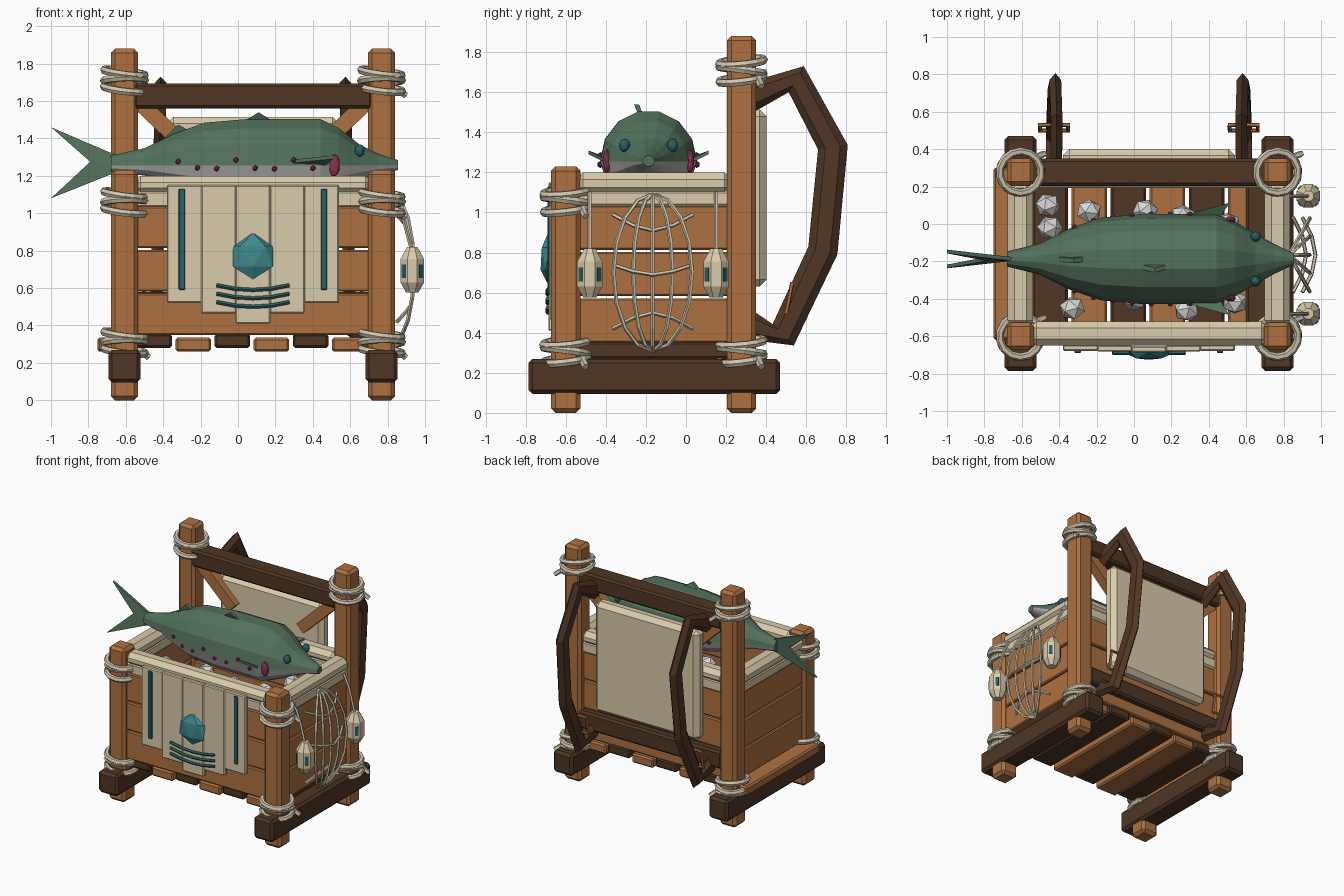
import bpy, bmesh, math, random
from mathutils import Vector, Matrix

random.seed(4)
if "Cube" in bpy.data.objects:
    bpy.data.objects.remove(bpy.data.objects["Cube"], do_unlink=True)


def material(name, rgb):
    m = bpy.data.materials.new(name)
    m.use_nodes = True
    m.diffuse_color = (*rgb, 1)
    m.node_tree.nodes["Principled BSDF"].inputs["Base Color"].default_value = (*rgb, 1)
    return m


WOOD = material("warm wood", (0.42, 0.165, 0.052))
DARK = material("dark wood", (0.08, 0.037, 0.018))
CREAM = material("cream linen", (0.7, 0.6, 0.41))
ROPE = material("pale rope", (0.64, 0.57, 0.43))
GREEN = material("fish green", (0.085, 0.165, 0.105))
BELLY = material("belly grey", (0.42, 0.42, 0.41))
ICE = material("ice white", (0.68, 0.68, 0.67))
PINK = material("berry pink", (0.26, 0.03, 0.08))
TEAL = material("teal", (0.05, 0.25, 0.27))
DEEP = material("deep teal", (0.022, 0.12, 0.13))
CX = 0.08     # middle of the crate
PX = 0.687    # post spacing from the middle
FY, BY = -0.6, 0.277
SIDES = (-1, 1)


def finish(name, bm, *mats):
    bmesh.ops.recalc_face_normals(bm, faces=bm.faces)
    me = bpy.data.meshes.new(name)
    bm.to_mesh(me)
    bm.free()
    ob = bpy.data.objects.new(name, me)
    bpy.context.collection.objects.link(ob)
    for m in mats:
        me.materials.append(m)
    return ob


def box(name, mat, x, y, z, bevel=0.012):
    """Chamfered box from (min, max) pairs."""
    bm = bmesh.new()
    size = Matrix.Diagonal((x[1] - x[0], y[1] - y[0], z[1] - z[0], 1))
    mid = Matrix.Translation((sum(x) / 2, sum(y) / 2, sum(z) / 2))
    bmesh.ops.create_cube(bm, size=1, matrix=mid @ size)
    if bevel:
        bmesh.ops.bevel(bm, geom=bm.edges[:], offset=bevel, segments=1, affect='EDGES')
    return finish(name, bm, mat)


def blob(name, mat, loc, scale, sub=1, turn=(0, 0, 0)):
    bm = bmesh.new()
    bmesh.ops.create_icosphere(bm, subdivisions=sub, radius=1)
    rot = Matrix.Rotation(turn[2], 4, 'Z') @ Matrix.Rotation(turn[1], 4, 'Y') @ Matrix.Rotation(turn[0], 4, 'X')
    bm.transform(Matrix.Translation(loc) @ Matrix.Diagonal((*scale, 1)) @ rot)
    return finish(name, bm, mat)


def loft(name, rings, *mats):
    bm = bmesh.new()
    loops = [[bm.verts.new(p) for p in r] for r in rings]
    n = len(loops[0])
    for a, b in zip(loops, loops[1:]):
        for i in range(n):
            bm.faces.new((a[i], a[(i + 1) % n], b[(i + 1) % n], b[i]))
    bm.faces.new(loops[0])
    bm.faces.new(loops[-1])
    return finish(name, bm, *mats)


def tube(name, mat, path, rx, ry=None, sides=5, up=(1, 0, 0)):
    """Sweep an oval section along a path; rx lies along the up axis."""
    pts = [Vector(p) for p in path]
    rings = []
    for i, p in enumerate(pts):
        t = (pts[min(i + 1, len(pts) - 1)] - pts[max(i - 1, 0)]).normalized()
        v = t.cross(Vector(up)).normalized()
        u = v.cross(t)
        rings.append([p + u * rx * math.cos(a) + v * (ry or rx) * math.sin(a)
                      for a in (math.tau * (k + 0.5) / sides for k in range(sides))])
    return loft(name, rings, mat)


def plate(name, mat, pts, offset):
    o = Vector(offset) / 2
    return loft(name, [[Vector(p) - o for p in pts], [Vector(p) + o for p in pts]], mat)


def rope_coil(name, x, y, z):
    for k, (dz, tx, ty) in enumerate(((-0.045, 0.12, 0.12), (0, -0.1, 0.1), (0.042, 0.08, -0.14))):
        bpy.ops.mesh.primitive_torus_add(major_segments=14, minor_segments=6, major_radius=0.112,
                                         minor_radius=0.021, location=(x, y, z + dz), rotation=(tx, ty, k))
        ob = bpy.context.object
        ob.name = name
        ob.data.materials.append(ROPE)
    tube(name + "_end", ROPE, [(x + 0.08, y + 0.08, z - 0.04), (x + 0.13, y + 0.1, z - 0.08)], 0.018, up=(0, 0, 1))


# Posts, skids and rope lashings
for s in SIDES:
    x = CX + s * PX
    for label, y, top in (("front", FY, 1.23), ("back", BY, 1.88)):
        box(label + "_post", WOOD, (x - 0.073, x + 0.073), (y - 0.073, y + 0.073), (0, top), 0.022)
        rope_coil(label + "_low_rope", x, y, 0.31)
        rope_coil(label + "_high_rope", x, y, 1.06 if top < 1.5 else 1.71)
    box("skid", DARK, (x - 0.086, x + 0.086), (-0.785, 0.47), (0.095, 0.27), 0.02)
    # Brace from the tall post down toward the middle
    tube("brace", WOOD, [(x - s * 0.03, BY, 1.64), (CX + s * 0.3, BY, 1.3)], 0.055, 0.06, 4, (0, 1, 0))

# Floor slats
for k in range(7):
    x = CX + (k - 3) * 0.209 - 0.11
    low = 0.26 if k % 2 == 0 else 0.28
    box("floor_slat", (WOOD, DARK)[k % 2], (x - 0.095, x + 0.095), (-0.62, 0.3), (low, low + 0.075))
box("floor_slat", DARK, (0.6, 0.75), (-0.55, 0.25), (0.27, 0.355))

# Crate walls and cream rim
X0, X1 = CX - PX + 0.05, CX + PX - 0.05
Y0, Y1 = FY + 0.05, BY - 0.05
for k in range(3):
    z = (0.35 + k * 0.232, 0.572 + k * 0.232)
    for y in (FY, BY - 0.02):
        box("wall_plank", WOOD, (X0, X1), (y - 0.04, y + 0.04), z, 0.008)
    for s in SIDES:
        x = CX + s * PX
        box("side_plank", WOOD, (x - 0.045, x + 0.045), (Y0, Y1), z, 0.008)
for y in (FY + 0.015, BY - 0.02):
    box("rim_rail", CREAM, (X0, X1), (y - 0.065, y + 0.065), (1.1, 1.2), 0.035)
    box("rim_band", CREAM, (X0, X1), (y - 0.052, y + 0.052), (1.03, 1.12))
for s in SIDES:
    x = CX + s * PX
    box("side_rim_rail", CREAM, (x - 0.068, x + 0.068), (Y0, Y1), (1.09, 1.2), 0.035)
    box("side_rim_band", CREAM, (x - 0.055, x + 0.055), (Y0, Y1), (1.03, 1.11))

# Back bars, padded back panel
box("top_bar", DARK, (X0, X1), (BY - 0.073, BY + 0.073), (1.56, 1.695), 0.015)
box("lower_bar", DARK, (X0, X1), (BY - 0.06, BY + 0.073), (0.44, 0.58), 0.015)
box("back_panel", CREAM, (CX - 0.46, CX + 0.46), (0.29, 0.402), (0.63, 1.515), 0.035)

# Shoulder straps with buckles
STRAP = [(0.31, 1.57), (0.55, 1.665), (0.733, 1.325), (0.683, 0.81), (0.485, 0.39), (0.31, 0.44)]
for s in SIDES:
    x = CX + s * 0.507
    tube("shoulder_strap", DARK, [(x - s * 0.02 * (z - 1), y, z) for y, z in STRAP], 0.036, 0.075, 6)
    for d in SIDES:
        tube("buckle_side", WOOD, [(x + d * 0.075, 0.5, 0.5), (x + d * 0.075, 0.53, 0.65)], 0.011)
        tube("buckle_end", WOOD, [(x - 0.085, 0.515 + d * 0.015, 0.575 + d * 0.07),
                                  (x + 0.085, 0.515 + d * 0.015, 0.575 + d * 0.07)], 0.011, up=(0, 0, 1))

# Front cloth in five strips, with painted marks and gem
for k in range(-2, 3):
    x = CX + k * 0.183
    y = -0.665 - 0.008 * (2 - abs(k)) / 2
    box("cloth_strip", CREAM, (x - 0.094, x + 0.094), (y - 0.014, y + 0.02), (0.41 + 0.055 * abs(k), 1.15), 0.007)
for s in SIDES:
    x = CX + s * 0.38
    box("cloth_stripe", DEEP, (x - 0.017, x + 0.017), (-0.69, -0.67), (0.59, 1.13), 0.004)
for k in range(3):
    arc = [(CX + t * 0.195, -0.69, 0.5 + k * 0.045 + 0.025 * t * t) for t in (-1, -0.5, 0, 0.5, 1)]
    tube("cloth_wave", DEEP, arc, 0.011, up=(0, 1, 0))
blob("cloth_gem", TEAL, (CX, -0.69, 0.77), (0.125, 0.04, 0.125), 1, (0, 0.0, 0.3))

# Fish body: x, half width, top, bottom
FISHY, MID = -0.187, 1.255
BODY = [(-0.68, 0.04, 1.31, 1.22), (-0.5, 0.085, 1.35, 1.2), (-0.34, 0.165, 1.43, 1.15), (-0.18, 0.22, 1.49, 1.1),
        (0.05, 0.242, 1.51, 1.08), (0.44, 0.24, 1.51, 1.08), (0.54, 0.2, 1.46, 1.12), (0.65, 0.135, 1.37, 1.17),
        (0.75, 0.08, 1.32, 1.21), (0.855, 0.03, 1.285, 1.23)]


def skin(x, a):
    """Point on the fish skin at length x and angle a above the side."""
    for p, q in zip(BODY, BODY[1:]):
        if x <= q[0]:
            f = (x - p[0]) / (q[0] - p[0])
            w, top, low = (p[i] + f * (q[i] - p[i]) for i in (1, 2, 3))
            h = top - MID if math.sin(a) > 0 else MID - low
            return Vector((x, FISHY + w * math.cos(a), MID + h * math.sin(a)))


rings = [[skin(max(b[0], -0.6799), math.tau * k / 14) for k in range(14)] for b in BODY]
fish = loft("fish_body", rings, GREEN, BELLY)
for f in fish.data.polygons:
    f.material_index = int(f.center.z < MID)

# Fish fins, eyes, gills and spots
Y = FISHY
plate("tail_upper", GREEN, [(-0.65, Y, 1.31), (-0.65, Y, 1.26), (-0.79, Y, 1.275), (-1, Y + 0.04, 1.46)], (0, 0.02, 0))
plate("tail_lower", GREEN, [(-0.65, Y, 1.22), (-0.65, Y, 1.28), (-0.79, Y, 1.275), (-1, Y - 0.04, 1.08)], (0, 0.02, 0))
plate("dorsal_fin", GREEN, [(0.03, Y - 0.04, 1.49), (0.19, Y - 0.04, 1.49), (0.11, Y - 0.06, 1.54)], (0, 0.025, 0))
plate("rear_fin", GREEN, [(-0.44, Y, 1.36), (-0.26, Y, 1.44), (-0.32, Y - 0.01, 1.475)], (0, 0.025, 0))
for s in SIDES:
    plate("side_fin", GREEN, [(0.22, Y + s * 0.22, 1.27), (0.46, Y + s * 0.22, 1.26), (0.51, Y + s * 0.3, 1.3)], (0, 0, 0.018))
    a = 0.65 if s > 0 else math.pi - 0.65
    blob("fish_eye", DEEP, skin(0.65, a) + Vector((0, s * 0.012, 0.01)), (0.028, 0.028, 0.034), 2)
    blob("fish_gill", PINK, (0.515, Y + s * 0.208, 1.255), (0.03, 0.02, 0.06), 2)
    for k in range(8):
        a = (0.12, -0.08, -0.1)[k % 3]
        blob("fish_spot", PINK, skin(-0.32 + k * 0.103, a if s > 0 else math.pi - a), (0.016, 0.016, 0.016))

# Ice lumps around the fish
for x, y in ((-0.46, 0.1), (-0.45, -0.02), (-0.24, 0.07), (0.06, 0.07), (0.26, 0.04), (0.5, 0.0), (-0.33, -0.45),
             (0.28, -0.46), (0.54, -0.42), (0.62, -0.2), (0.0, -0.4)):
    blob("ice_lump", ICE, (x, y, 1.1), (0.07, 0.065, 0.06), 1, [random.uniform(0, 3) for _ in range(3)])

# Woven fish trap on the left wall
TY, TZ = -0.165, 0.7
for k in range(-2, 3):
    path = []
    for i in range(9):
        t = math.pi * i / 8
        path.append((0.83 + 0.11 * math.sin(t), TY + k * 0.098 * math.sin(t), TZ + 0.39 * math.cos(t)))
    tube("trap_rib", ROPE, path, 0.011, up=(0, 1, 0))
for ze, zm, x in ((0.99, 0.91, 0.85), (0.74, 0.69, 0.9), (0.42, 0.5, 0.85)):
    tube("trap_band", ROPE, [(x, TY - 0.2, ze), (x + 0.05, TY - 0.1, (ze + 2 * zm) / 3), (x + 0.07, TY, zm),
                             (x + 0.05, TY + 0.1, (ze + 2 * zm) / 3), (x, TY + 0.2, ze)], 0.011, up=(0, 0, 1))

# Hanging lanterns
for y in (-0.48, 0.15):
    tube("lantern_cord", ROPE, [(0.83, y, 1.1), (0.88, y, 0.99), (0.93, y, 0.8)], 0.011, up=(0, 1, 0))
    rings = [[(0.932 + r * math.cos(a), y + r * math.sin(a), z)
              for a in (math.tau * (k + 0.5) / 8 for k in range(8))]
             for z, r in ((0.575, 0.035), (0.63, 0.068), (0.755, 0.068), (0.82, 0.03))]
    loft("lantern", rings, CREAM)
    for k in range(4):
        a = math.pi / 4 + k * math.pi / 2
        c, d = Vector((math.cos(a), math.sin(a), 0)), Vector((-math.sin(a), math.cos(a), 0))
        o = Vector((0.932, y, 0.69)) + c * 0.064
        plate("lantern_window", DEEP, [o + d * u * 0.013 + Vector((0, 0, v * 0.035))
                                       for u, v in ((-1, -1), (1, -1), (1, 1), (-1, 1))], c * 0.008)
